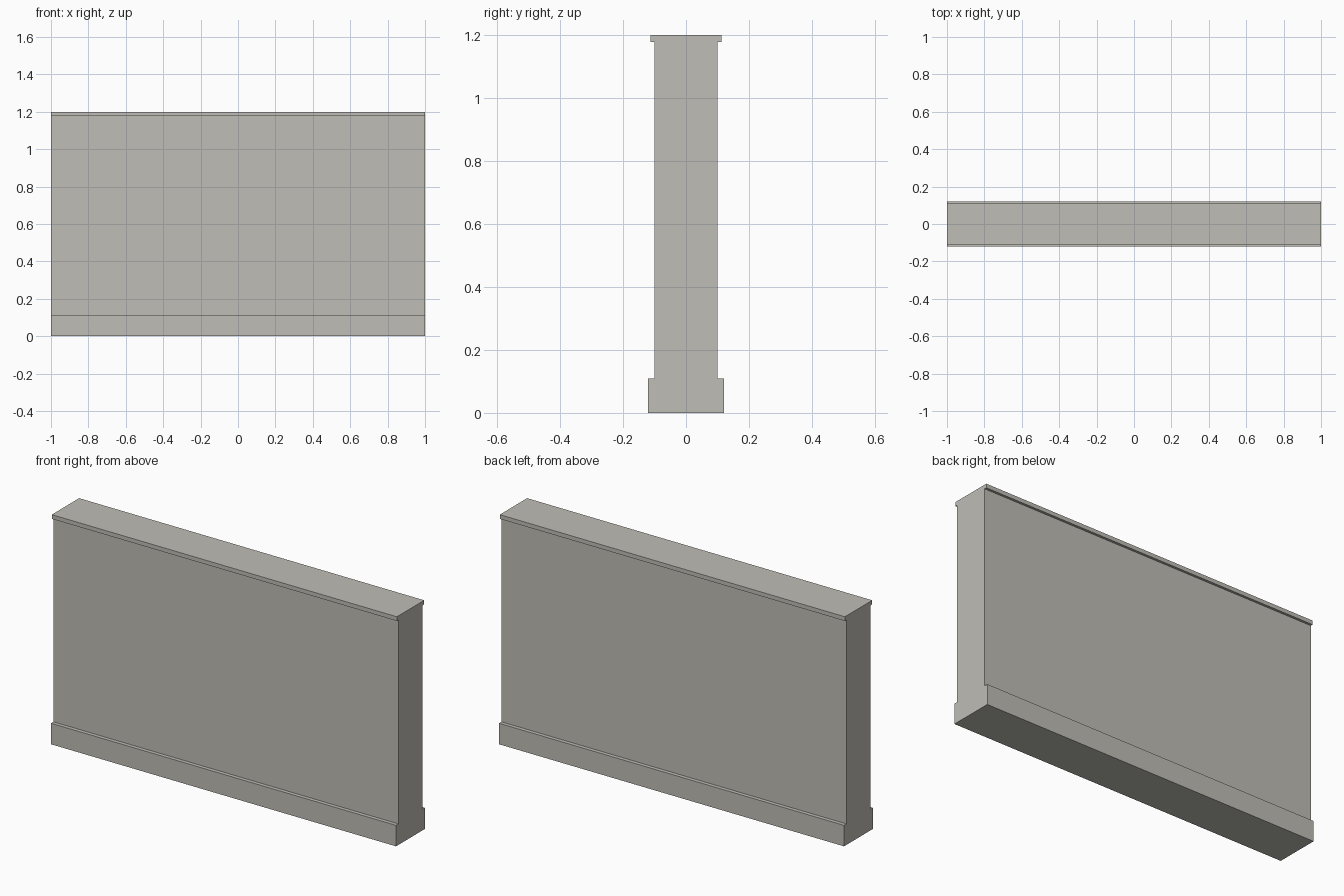
import bpy
import bmesh

cube = bpy.data.objects.get("Cube")
if cube:
    bpy.data.objects.remove(cube, do_unlink=True)

# Warm grey stone
stone = bpy.data.materials.new("warm_grey_stone")
stone.use_nodes = True
colour = (0.52, 0.51, 0.465, 1.0)
stone.diffuse_color = colour
stone.node_tree.nodes["Principled BSDF"].inputs["Base Color"].default_value = colour

# Half section of the wall as (y, z): plinth, body, coping
half = [(0.12, 0), (0.12, 0.11), (0.10, 0.11),
        (0.10, 1.178), (0.113, 1.178), (0.113, 1.2)]
section = half + [(-y, z) for y, z in reversed(half)]

# Extrude the mirrored section along the wall length
bm = bmesh.new()
end = bm.faces.new([bm.verts.new((-1, y, z)) for y, z in section])
swept = bmesh.ops.extrude_face_region(bm, geom=[end], use_keep_orig=True)
moved = [v for v in swept["geom"] if isinstance(v, bmesh.types.BMVert)]
bmesh.ops.translate(bm, verts=moved, vec=(2, 0, 0))
bmesh.ops.recalc_face_normals(bm, faces=bm.faces)

mesh = bpy.data.meshes.new("wall_with_plinth_and_coping")
bm.to_mesh(mesh)
bm.free()
mesh.materials.append(stone)
wall = bpy.data.objects.new("wall_with_plinth_and_coping", mesh)
bpy.context.collection.objects.link(wall)
